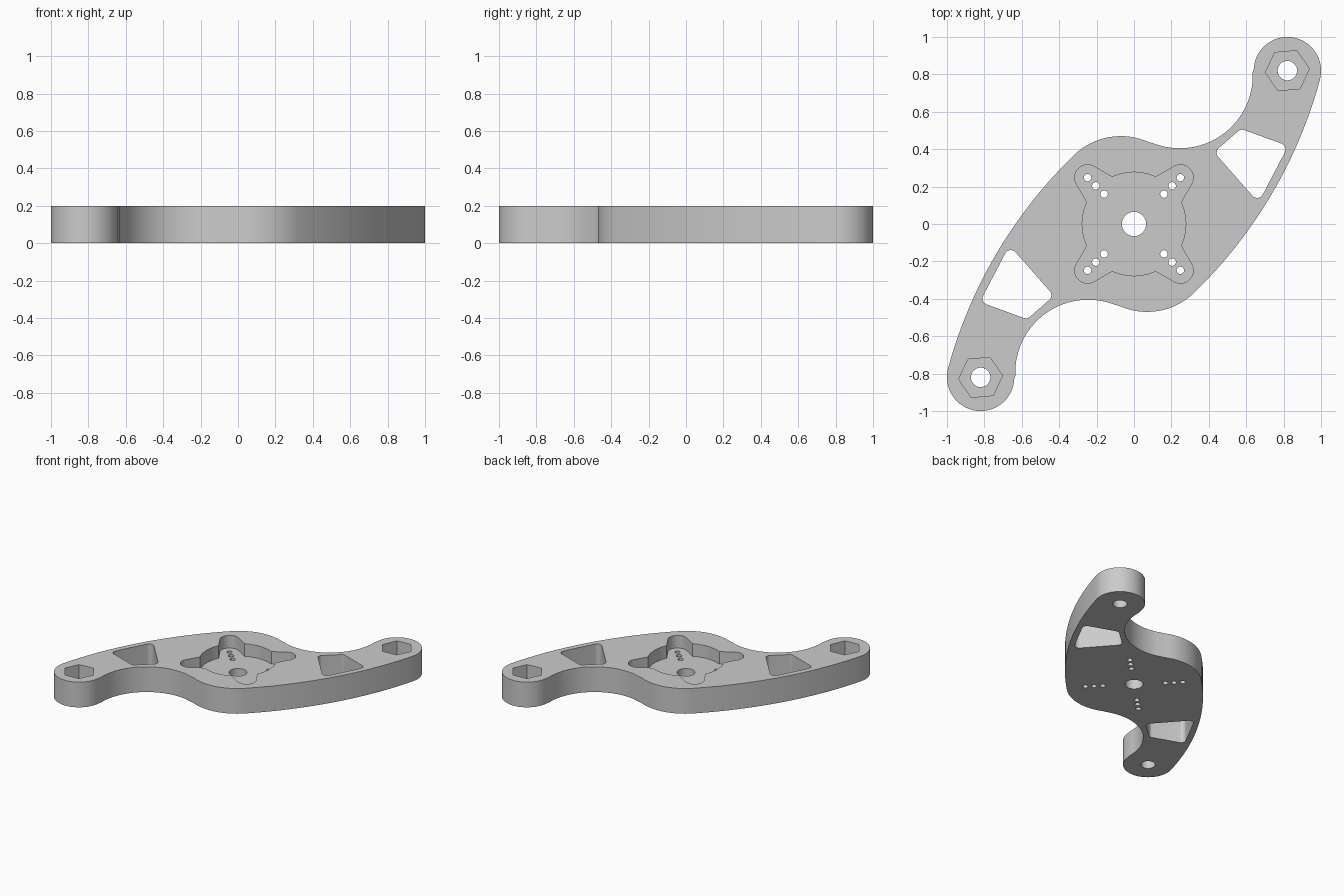
import bpy
import bmesh
from math import atan2, cos, sin, pi, radians
from mathutils import Vector

HEIGHT = 0.2
FLOOR = 0.1          # floor of the central recess
HEX_FLOOR = 0.08     # floor of the nut recesses

cube = bpy.data.objects.get("Cube")
if cube:
    bpy.data.objects.remove(cube, do_unlink=True)

grey = bpy.data.materials.new("Light Grey")
grey.use_nodes = True
colour = (0.6, 0.6, 0.6, 1)
grey.diffuse_color = colour
grey.node_tree.nodes["Principled BSDF"].inputs["Base Color"].default_value = colour


def arc(centre, radius, start, end, steps):
    """Points along an arc, angles in radians."""
    return [Vector((centre[0] + radius * cos(start + (end - start) * i / steps),
                    centre[1] + radius * sin(start + (end - start) * i / steps)))
            for i in range(steps + 1)]


def circle(centre, radius, sides=32, turn=0.0):
    return arc(centre, radius, turn, turn + 2 * pi, sides)[:-1]


def rotated(points, angle):
    c, s = cos(angle), sin(angle)
    return [Vector((p.x * c - p.y * s, p.x * s + p.y * c)) for p in points]


def rounded(corners, radius, steps=8):
    """Polygon with each corner replaced by a tangent arc."""
    result = []
    count = len(corners)
    for i, corner in enumerate(corners):
        a = (corners[i - 1] - corner).normalized()
        b = (corners[(i + 1) % count] - corner).normalized()
        half = a.angle(b) / 2
        centre = corner + (a + b).normalized() * radius / sin(half)
        start = corner + a * radius / (sin(half) / cos(half)) - centre
        end = corner + b * radius / (sin(half) / cos(half)) - centre
        first = atan2(start.y, start.x)
        sweep = (atan2(end.y, end.x) - first + pi) % (2 * pi) - pi
        result += arc(centre, radius, first, first + sweep, steps)
    return result


def prism(name, outlines, bottom, top):
    """One object holding an upright prism for every outline."""
    bm = bmesh.new()
    for outline in outlines:
        face = bm.faces.new([bm.verts.new((p.x, p.y, bottom)) for p in outline])
        new = bmesh.ops.extrude_face_region(bm, geom=[face])["geom"]
        verts = [v for v in new if isinstance(v, bmesh.types.BMVert)]
        bmesh.ops.translate(bm, verts=verts, vec=(0, 0, top - bottom))
    bmesh.ops.remove_doubles(bm, verts=bm.verts, dist=0.0005)
    bmesh.ops.recalc_face_normals(bm, faces=bm.faces)
    mesh = bpy.data.meshes.new(name)
    bm.to_mesh(mesh)
    bm.free()
    mesh.materials.append(grey)
    obj = bpy.data.objects.new(name, mesh)
    bpy.context.collection.objects.link(obj)
    return obj


def towards(a, b):
    return atan2(b.y - a.y, b.x - a.x)


# Arm body: tangent arcs make one half, turned half way round for the other
tip = Vector((0.82, 0.82))
hump = Vector((-0.07, 0.11))
neck = Vector((0.245, 0.795))
sweep_centre = Vector((1.418, -1.428))
sweep_start = towards(sweep_centre, -tip)
sweep_end = towards(sweep_centre, hump)
hump_end = towards(hump, neck)
neck_end = towards(neck, tip)
half = arc(sweep_centre, 2.5, sweep_start, sweep_end, 24)
half += arc(hump, 0.36, sweep_end, hump_end, 16)[1:]
half += arc(neck, 0.39, hump_end - pi, neck_end, 28)[1:]
half += arc(tip, 0.18, neck_end + pi, sweep_start - pi, 36)[1:-1]
body = prism("arm_body", [half + rotated(half, pi)], 0, HEIGHT)

# Four-lobed central recess
lobe = Vector((0.248, 0.248))
quarter = arc((0, 0), 0.277, radians(-25), radians(25), 10)
quarter += arc(lobe, 0.069, radians(-29), radians(119), 16)
recess = []
for k in range(4):
    recess += rotated(quarter, k * pi / 2)

# Tapered windows beside the arms
window = rounded([Vector(c) for c in
                  ((0.428, 0.384), (0.666, 0.114), (0.824, 0.417), (0.571, 0.509))], 0.034)

# Through holes: windows, hub, tips and four rows of screw holes
through = [window, rotated(window, pi), circle((0, 0), 0.065, 40),
           circle(tip, 0.052), circle(-tip, 0.052)]
for k in range(4):
    for d in (0.16, 0.204, 0.248):
        through.append(rotated(circle((d, d), 0.02, 20), k * pi / 2))

hexes = [circle(c, 0.118, 6, radians(5)) for c in (tip, -tip)]

cutters = [prism("recess_cutter", [recess], FLOOR, HEIGHT + 0.1),
           prism("nut_cutter", hexes, HEX_FLOOR, HEIGHT + 0.1),
           prism("hole_cutter", through, -0.1, HEIGHT + 0.15)]

# Cut the body, then discard the cutters
bpy.context.view_layer.objects.active = body
for cutter in cutters:
    cutter.hide_render = True
    cut = body.modifiers.new(cutter.name, "BOOLEAN")
    cut.operation = "DIFFERENCE"
    cut.solver = "EXACT"
    cut.object = cutter
    bpy.ops.object.modifier_apply(modifier=cut.name)
for cutter in cutters:
    bpy.data.objects.remove(cutter, do_unlink=True)

bpy.ops.object.select_all(action="DESELECT")
body.select_set(True)
bpy.ops.object.shade_smooth_by_angle(angle=radians(30))
